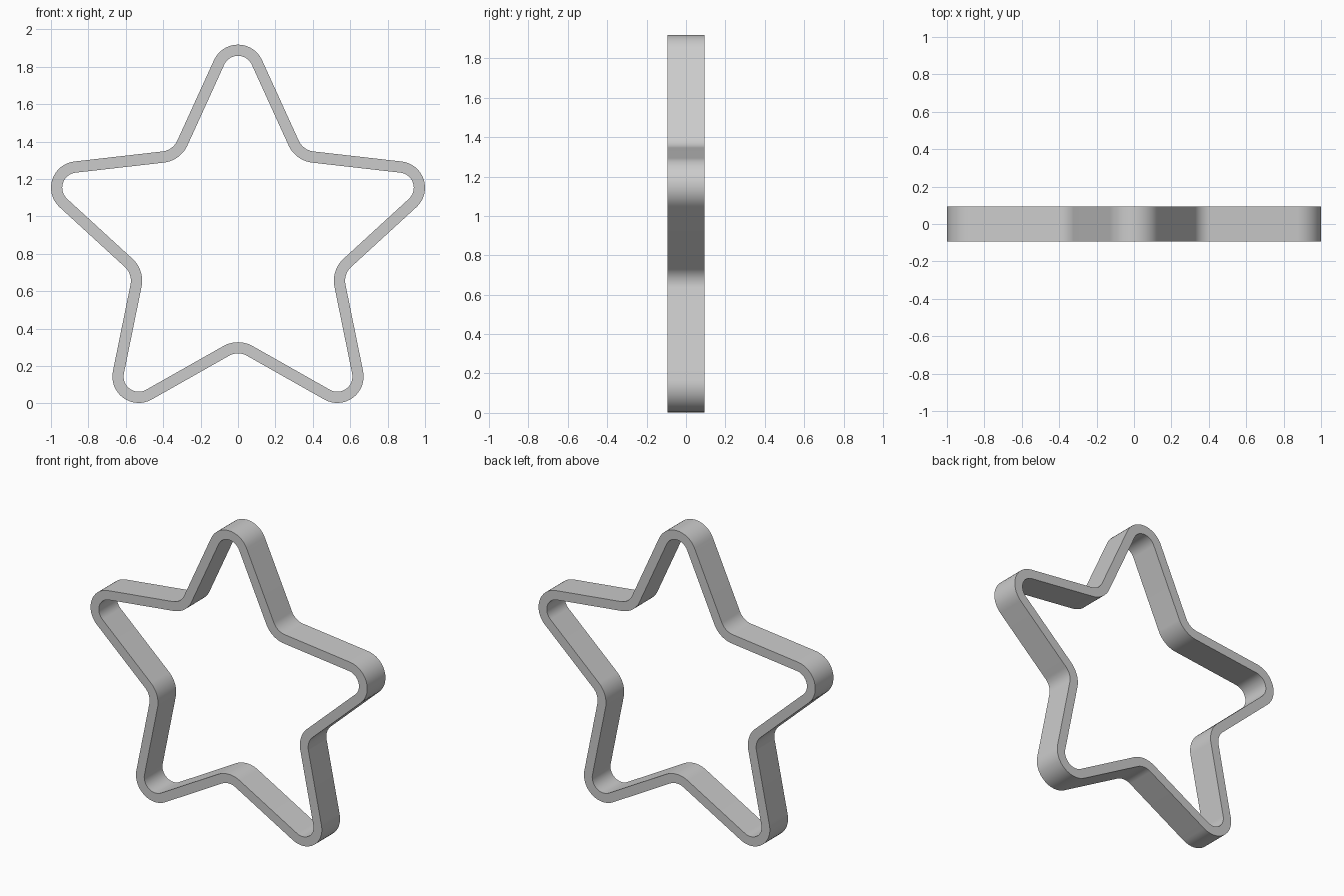
import bpy
import bmesh
from math import sin, cos, radians

cube = bpy.data.objects.get("Cube")
if cube:
    bpy.data.objects.remove(cube, do_unlink=True)

# Star proportions
CENTRE_Z = 0.874
TIP_DIST, TIP_R = 0.903, 0.141
HALF_ANGLE = 24.5
VALLEY_R = 0.1
WALL, DEPTH = 0.06, 0.188
STEPS = 16
VALLEY_SPAN = 54 - HALF_ANGLE
VALLEY_DIST = (TIP_DIST * sin(radians(HALF_ANGLE)) + TIP_R + VALLEY_R) / cos(radians(VALLEY_SPAN))


def arc(direction, distance, radius, start, end):
    """Points (x, z) on an arc whose centre lies at a polar position."""
    a = radians(direction)
    points = []
    for i in range(STEPS + 1):
        n = radians(direction + start + (end - start) * i / STEPS)
        points.append((distance * cos(a) + radius * cos(n),
                       CENTRE_Z + distance * sin(a) + radius * sin(n)))
    return points


def star_outline(inset):
    """Rounded star: five convex tips joined by five concave valleys."""
    points = []
    span = 90 - HALF_ANGLE
    for k in range(5):
        tip = 90 + 72 * k
        points += arc(tip, TIP_DIST, TIP_R - inset, -span, span)
        points += arc(tip + 36, VALLEY_DIST, -(VALLEY_R + inset), VALLEY_SPAN, -VALLEY_SPAN)
    return points


# Star-shaped band: four outlines bridged into a closed ring
bm = bmesh.new()
loops = [[bm.verts.new((x, y, z)) for x, z in star_outline(inset)]
         for inset, y in ((0, -DEPTH / 2), (0, DEPTH / 2), (WALL, DEPTH / 2), (WALL, -DEPTH / 2))]
count = len(loops[0])
for k in range(4):
    a, b = loops[k], loops[(k + 1) % 4]
    for i in range(count):
        j = (i + 1) % count
        bm.faces.new((a[i], a[j], b[j], b[i]))
bmesh.ops.recalc_face_normals(bm, faces=bm.faces)
mesh = bpy.data.meshes.new("star_band")
bm.to_mesh(mesh)
bm.free()
band = bpy.data.objects.new("star_band", mesh)
bpy.context.collection.objects.link(band)

# Plain grey material
grey = bpy.data.materials.new("light_grey")
grey.use_nodes = True
colour = (0.6, 0.6, 0.6, 1)
grey.diffuse_color = colour
grey.node_tree.nodes["Principled BSDF"].inputs["Base Color"].default_value = colour
mesh.materials.append(grey)

# Smooth curves, crisp rims
bpy.ops.object.select_all(action="DESELECT")
band.select_set(True)
bpy.context.view_layer.objects.active = band
bpy.ops.object.shade_smooth_by_angle(angle=radians(30))
